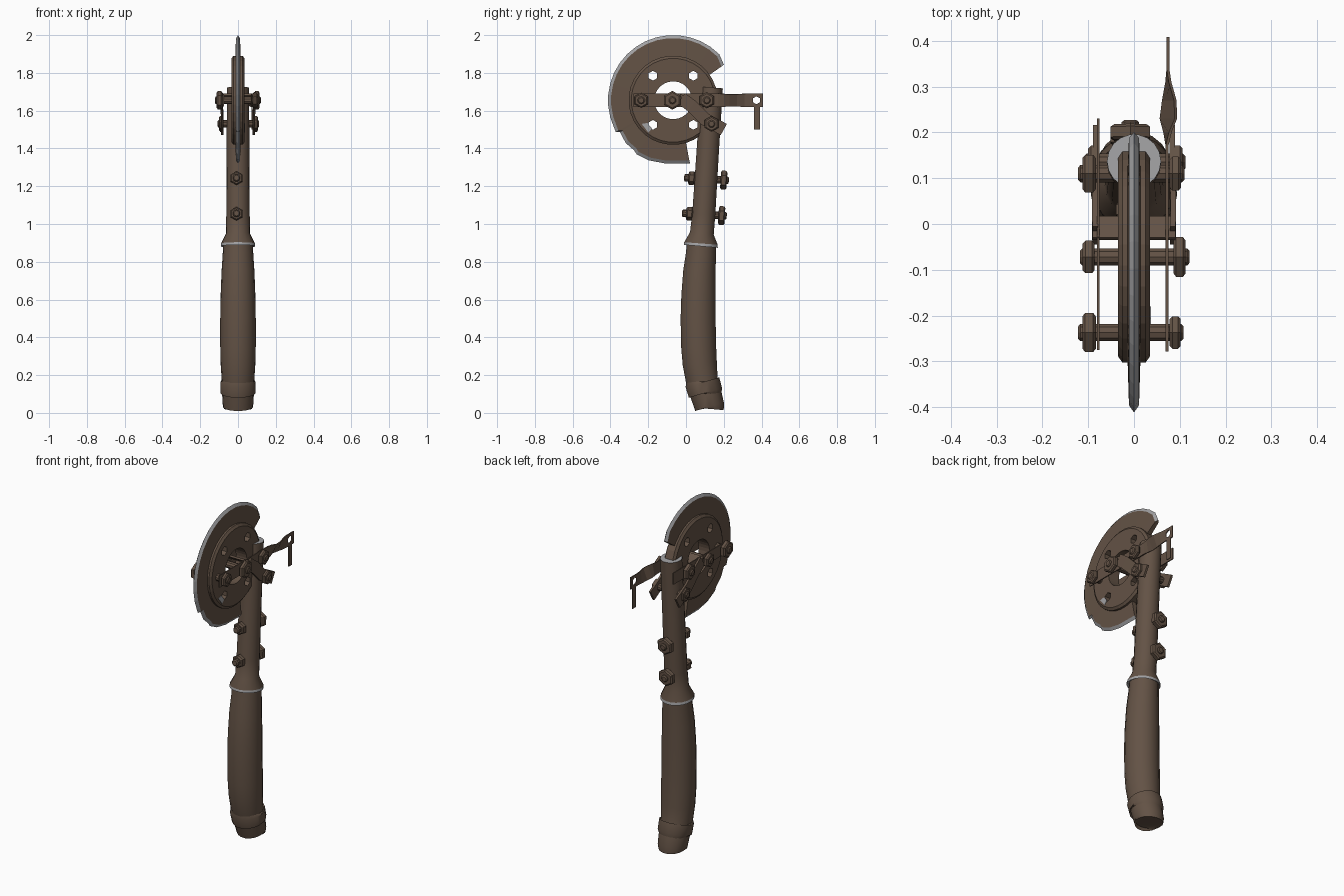
import bpy, bmesh, math
from mathutils import Vector, Matrix

if "Cube" in bpy.data.objects:
    bpy.data.objects.remove(bpy.data.objects["Cube"])

def material(name, col):
    m = bpy.data.materials.new(name)
    m.diffuse_color = (*col, 1)
    m.use_nodes = True
    m.node_tree.nodes["Principled BSDF"].inputs["Base Color"].default_value = m.diffuse_color
    return m

BROWN = material("rusty_brown", (0.125, 0.085, 0.06))
GREY = material("worn_steel", (0.36, 0.36, 0.37))
HY, HZ = -0.068, 1.655          # wheel centre

def finish(bm, name, smooth=None):
    bmesh.ops.recalc_face_normals(bm, faces=bm.faces)
    me = bpy.data.meshes.new(name)
    bm.to_mesh(me)
    bm.free()
    ob = bpy.data.objects.new(name, me)
    bpy.context.collection.objects.link(ob)
    me.materials.append(BROWN)
    me.materials.append(GREY)
    if smooth:
        bpy.ops.object.select_all(action='DESELECT')
        ob.select_set(True)
        bpy.context.view_layer.objects.active = ob
        bpy.ops.object.shade_smooth_by_angle(angle=math.radians(smooth))
    return ob

def skin(bm, rings, cap=True, loop=False, grey=()):
    """Bridge rings of points; grey lists the bands that are steel."""
    vs = [[bm.verts.new(p) for p in r] for r in rings]
    n = len(vs[0])
    for i in range(len(vs) if loop else len(vs) - 1):
        a, b = vs[i], vs[(i + 1) % len(vs)]
        for k in range(n):
            f = bm.faces.new((a[k], a[(k + 1) % n], b[(k + 1) % n], b[k]))
            f.material_index = int(i in grey)
    if cap and not loop:
        bm.faces.new(vs[0])
        bm.faces.new(vs[-1])

def tube(name, path, sides, grey=(), smooth=35):
    """Round section swept along (y, z, radius) points, in the yz plane."""
    rings = []
    for i, (y, z, r) in enumerate(path):
        a, b = path[max(i - 1, 0)], path[min(i + 1, len(path) - 1)]
        t = Vector((0, b[0] - a[0], b[1] - a[1]))
        if abs(t.z) < 0.02:      # lips and steps follow the pipe lean
            t = Vector((0, 0.07, 0.8))
        t.normalize()
        side = Vector((0, t.z, -t.y))
        rings.append([Vector((0, y, z)) + r * (math.cos(w) * Vector((1, 0, 0)) + math.sin(w) * side)
                      for w in (2 * math.pi * k / sides for k in range(sides))])
    bm = bmesh.new()
    skin(bm, rings, grey=grey)
    return finish(bm, name, smooth)

def turned(bm, centre, axis, prof, sides, **kw):
    """Rings of (distance along axis, radius)."""
    q = Vector(axis).to_track_quat('Z', 'Y')
    skin(bm, [[Vector(centre) + q @ Vector((r * math.cos(w), r * math.sin(w), d))
               for w in (2 * math.pi * (k + 0.5) / sides for k in range(sides))]
              for d, r in prof], **kw)

def bolt(name, centre, axis, ends, low, high):
    """Shaft from ends[0] to ends[1]; low and high are (start, stop, radius) hex parts."""
    bm = bmesh.new()
    a, b = ends
    turned(bm, centre, axis, [(a, .014), (a + .005, .02), (b - .005, .02), (b, .014)], 10)
    for s, e, r in (low, high):
        turned(bm, centre, axis, [(s, r * .82), (s + .006, r), (e - .006, r), (e, r * .82)], 6)
    return finish(bm, name)

def strap(name, stations, half, thick=0.006):
    """Flat bar through (x, y, z, tilt) stations, width running across the path."""
    rings = []
    for i, (x, y, z, tilt) in enumerate(stations):
        a, b = stations[max(i - 1, 0)], stations[min(i + 1, len(stations) - 1)]
        t = Vector((0, b[1] - a[1], b[2] - a[2])).normalized()
        rot = Matrix.Rotation(math.radians(tilt), 3, t)
        w = rot @ Vector((0, -t.z, t.y)) * half
        n = rot @ Vector((1, 0, 0)) * thick / 2
        c = Vector((x, y, z))
        rings.append([c + w + n, c + w - n, c - w - n, c - w + n])
    bm = bmesh.new()
    skin(bm, rings)
    return finish(bm, name)

def cut(ob, cutter):
    m = ob.modifiers.new("holes", 'BOOLEAN')
    m.operation = 'DIFFERENCE'
    m.object = cutter
    bpy.context.view_layer.objects.active = ob
    bpy.ops.object.select_all(action='DESELECT')
    ob.select_set(True)
    bpy.ops.object.modifier_apply(modifier=m.name)
    bpy.data.objects.remove(cutter, do_unlink=True)

# grip, bent backwards at the foot, with a collar band
tube("grip", [(.128, .021, .073), (.125, .032, .08), (.106, .098, .084), (.084, .172, .086),
              (.073, .26, .092), (.067, .35, .094), (.064, .5, .094), (.066, .62, .092),
              (.071, .75, .087), (.079, .84, .081), (.082, .893, .079)], 18)
tube("grip_band", [(.105, .1, .082), (.103, .106, .093), (.087, .162, .094), (.085, .168, .084)], 18)

# pipe with flared foot and an open top
tube("pipe", [(.079, .893, .07), (.079, .882, .091), (.079, .897, .09), (.084, .95, .064),
              (.094, 1.05, .062), (.116, 1.4, .06), (.137, 1.722, .059), (.137, 1.722, .053),
              (.13, 1.62, .053)], 18, grey=(0, 1, 6))

# cutting blade: jagged sector (angle, radius) with a ground steel edge
outline = [(a, .345 if a > 40 else .328) for a in range(35, 206, 10)]
outline += [(209, .347), (211, .328), (222, .338), (232, .336), (236, .345), (248, .343),
            (262, .337), (275, .336), (285, .347)]
bm = bmesh.new()
rings = []
for a, r in outline:
    u = math.radians(a)
    v = math.radians(max(a, 33) if a < 280 else 288)
    d, e = Vector((0, math.cos(u), math.sin(u))), Vector((0, math.cos(v), math.sin(v)))
    c = Vector((0, HY, HZ))
    X = Vector((1, 0, 0))
    rings.append([c + e * .2 + X * .015, c + d * (r - .016) + X * .011, c + d * r,
                  c + d * (r - .016) - X * .011, c + e * .2 - X * .015])
skin(bm, rings)
bm.normal_update()
for f in bm.faces:              # ground edge: faces lying wholly near the rim
    if len(f.verts) == 4 and all((v.co - Vector((0, HY, HZ))).length > .3 for v in f.verts):
        f.material_index = 1
finish(bm, "blade")

# hub disc with centre hole and four bolt holes
bm = bmesh.new()
turned(bm, (0, HY, HZ), (1, 0, 0), [(-.035, .1), (-.035, .222), (-.025, .236), (.025, .236),
                                    (.035, .222), (.035, .1)], 32, loop=True)
hub = finish(bm, "hub_disc")
bm = bmesh.new()
for sy in (-1, 1):
    for sz in (-1, 1):
        turned(bm, (0, HY + sy * .107, HZ + sz * .13), (1, 0, 0), [(-.1, .026), (.1, .026)], 6)
cutter = finish(bm, "hole_cutter")
cutter.hide_render = True
cut(hub, cutter)

# bare steel scrape on the hub face
bm = bmesh.new()
pts = [(-.235, 1.53), (-.205, 1.535), (-.18, 1.505), (-.2, 1.485), (-.215, 1.505)]
skin(bm, [[(x, y, z) for y, z in pts] for x in (.034, .037)], grey=(0,))
for f in bm.faces:
    f.material_index = 1
finish(bm, "hub_scrape")

# long straps on both sides; the right one twists and ends in a drilled tail
strap("left_strap", [(-.078, -.275, HZ, 0), (-.078, .23, HZ, 0)], .034)
tail = strap("right_strap", [(.072, -.278, HZ, 0), (.072, .17, HZ, 0), (.073, .2, HZ, 10),
                             (.075, .23, HZ, 28), (.077, .27, HZ, 22), (.075, .31, HZ, 6),
                             (.074, .34, HZ, 0), (.074, .408, HZ, 0)], .035)
bm = bmesh.new()
turned(bm, (.074, .373, HZ), (1, 0, 0), [(-.05, .021), (.05, .021)], 6)
cutter = finish(bm, "tail_cutter")
cutter.hide_render = True
cut(tail, cutter)
strap("tail_tab", [(.074, .376, 1.63, 0), (.074, .376, 1.5, 0)], .016)

# clamp strap: passes through the hub hole and runs down both sides
for s, side in ((1, "right"), (-1, "left")):
    strap(side + "_clamp_arm", [(s * .085, -.025, 1.665, 0), (s * .086, .03, 1.625, 0),
                                (s * .083, .1, 1.555, 0), (s * .083, .2, 1.5, 0)], .034, .012)
bm = bmesh.new()
skin(bm, [[(x, -.03, 1.69), (x, .018, 1.655), (x, .012, 1.645), (x, -.035, 1.68)]
          for x in (-.091, .091)])
finish(bm, "clamp_bridge")

# cross bolts through straps, hub and pipe
X = (1, 0, 0)
bolt("front_cross_bolt", (0, -.237, HZ), X, (-.122, .108), (-.113, -.083, .049), (.078, .102, .041))
bolt("hub_cross_bolt", (0, -.072, HZ), X, (-.118, .121), (-.112, -.086, .041), (.086, .113, .05))
bolt("pipe_cross_bolt", (0, .11, HZ), X, (-.122, .11), (-.113, -.083, .047), (.078, .103, .043))
bolt("clamp_cross_bolt", (0, .135, 1.53), X, (-.108, .112), (-.1, -.084, .042), (.084, .106, .042))

# bolts through the pipe, front to back
for i, (y, z) in enumerate(((.105, 1.238), (.094, 1.05))):
    bolt(f"pipe_bolt_{i + 1}", (-.008, y, z), (0, 1, -.06), (-.115, .122),
         (-.092, -.058, .036), (.078, .112, .05))
